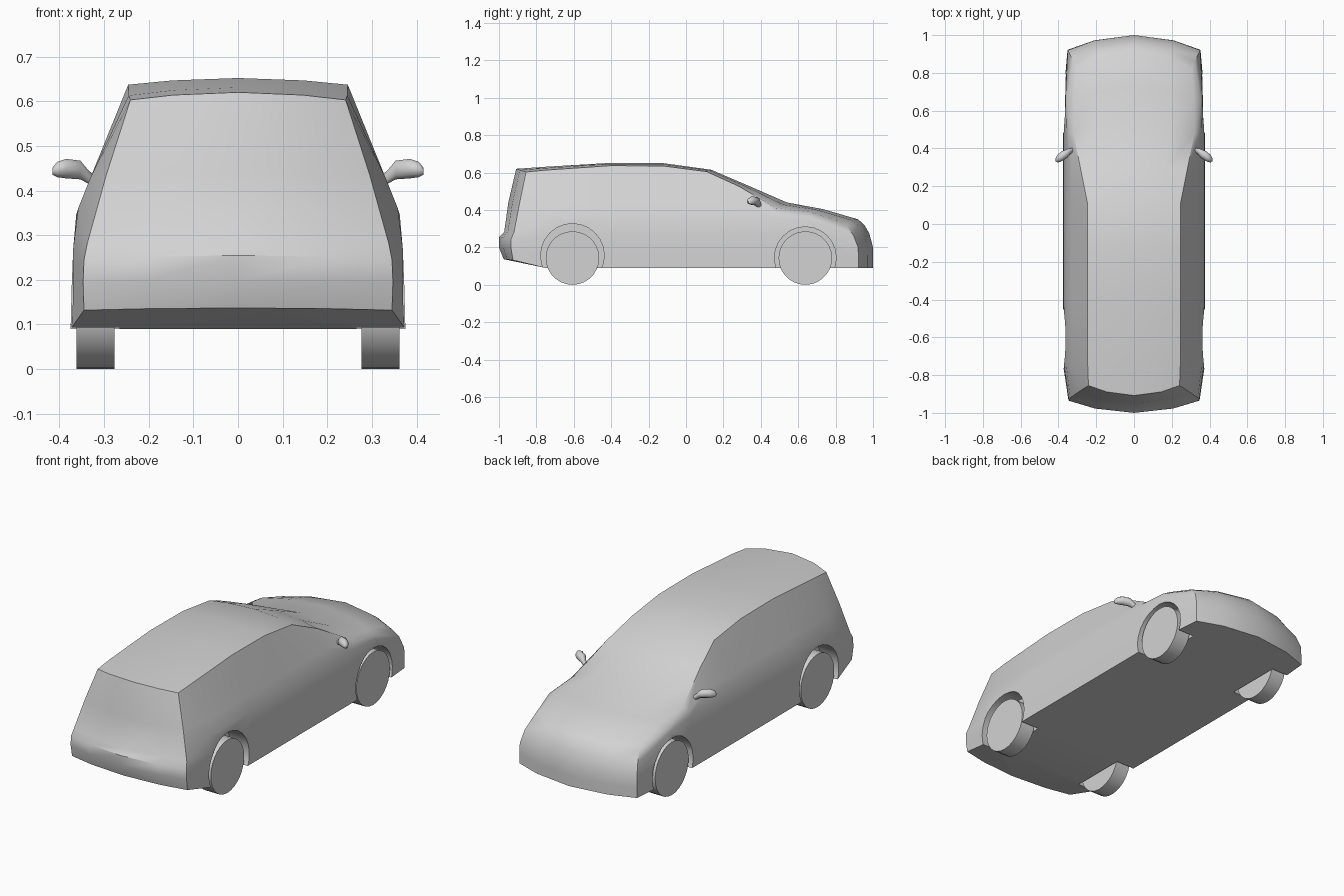
import bpy, bmesh, math

if "Cube" in bpy.data.objects:
    bpy.data.objects.remove(bpy.data.objects["Cube"])

grey = bpy.data.materials.new("light_grey")
grey.diffuse_color = (0.65, 0.65, 0.65, 1)
grey.use_nodes = True
grey.node_tree.nodes["Principled BSDF"].inputs["Base Color"].default_value = grey.diffuse_color


def finish(name, bm, angle=35):
    """Turn a bmesh into a named, shaded object."""
    bmesh.ops.recalc_face_normals(bm, faces=bm.faces)
    me = bpy.data.meshes.new(name)
    bm.to_mesh(me)
    bm.free()
    me.materials.append(grey)
    ob = bpy.data.objects.new(name, me)
    bpy.context.collection.objects.link(ob)
    shade(ob, angle)
    return ob


def shade(ob, angle):
    bpy.ops.object.select_all(action='DESELECT')
    ob.select_set(True)
    bpy.context.view_layer.objects.active = ob
    bpy.ops.object.shade_smooth_by_angle(angle=math.radians(angle))


def drum(name, x0, x1, y, z, r, n):
    """Cylinder lying along x."""
    bm = bmesh.new()
    rings = [[bm.verts.new((x, y + r * math.cos(2 * math.pi * k / n),
                            z + r * math.sin(2 * math.pi * k / n)))
              for k in range(n)] for x in (x0, x1)]
    for k in range(n):
        m = (k + 1) % n
        bm.faces.new((rings[0][k], rings[0][m], rings[1][m], rings[1][k]))
    bm.faces.new(rings[0])
    bm.faces.new(rings[1])
    return finish(name, bm)


def width(z):
    """Half width of the body side at height z."""
    pts = [(.09, .375), (.25, .371), (.35, .362), (.38, .35), (.43, .33), (.64, .24)]
    for (z0, w0), (z1, w1) in zip(pts, pts[1:]):
        if z <= z1:
            return w0 + (w1 - w0) * (z - z0) / (z1 - z0)
    return pts[-1][1]


# Body bands from rear bumper over the roof to the nose:
# centre y, centre z, edge x, edge y, edge z
BANDS = [
    (-.975, .137, .345, -.925, .132), (-1, .20, .347, -.935, .195),
    (-1, .255, .345, -.935, .245), (-.972, .282, .338, -.92, .28),
    (-.95, .44, .295, -.89, .435), (-.908, .62, .241, -.855, .603),
    (-.75, .631, .245, -.75, .613), (-.4, .652, .246, -.4, .637),
    (-.12, .65, .246, -.12, .635), (.135, .615, .246, .11, .605),
    (.31, .54, .28, .28, .528), (.54, .44, .32, .48, .41),
    (.73, .405, .317, .66, .39), (.92, .35, .305, .82, .34),
    (.952, .322, .322, .86, .312), (.98, .275, .338, .895, .265),
    (1, .20, .35, .92, .20), (1, .145, .352, .922, .145),
    (1, .09, .352, .922, .09),
]
REAR, NOSE = 5, 13              # bands at the roof rear and hood front corners
LEVELS = [0, .43, .36, .27, .18, .09]

bm = bmesh.new()
# Hood, windscreen, roof, tailgate and bumpers as one bowed strip
strip = []
for yc, zc, xe, ye, ze in BANDS:
    strip.append([bm.verts.new((u * xe, yc + (ye - yc) * u * u, zc + (ze - zc) * u * u))
                  for u in (-1, -.6, 0, .6, 1)])
for a, b in zip(strip, strip[1:]):
    for k in range(4):
        bm.faces.new((a[k], a[k + 1], b[k + 1], b[k]))

# Side panels
bottoms = []
for s, c in ((-1, 0), (1, 4)):
    cols = [[strip[REAR - j][c] for j in range(6)]]
    for i in range(REAR + 1, NOSE):
        _, _, _, ye, ze = BANDS[i]
        col = [strip[i][c]]
        for j in range(1, 6):
            z = min(LEVELS[j], ze - .022 * j)
            col.append(bm.verts.new((s * width(z), ye, z)))
        cols.append(col)
    cols.append([strip[NOSE + j][c] for j in range(6)])
    for a, b in zip(cols, cols[1:]):
        for j in range(5):
            bm.faces.new((a[j], a[j + 1], b[j + 1], b[j]))
    bottoms.append([col[5] for col in cols[1:-1]])

# Flat floor and sloped rear underside
left, right = bottoms
bm.faces.new(left + strip[-1] + right[::-1])
tail = strip[0]
bm.faces.new((left[0], tail[0], tail[1], tail[2]))
bm.faces.new((right[0], tail[2], tail[3], tail[4]))
bm.faces.new((left[0], tail[2], right[0]))
body = finish("body", bm)

# Wheels and the wells cut for them
AXLES = (("rear", -.607, .157, .17), ("front", .638, .145, .165))
for end, y, z, r in AXLES:
    for side, s in (("left", -1), ("right", 1)):
        well = drum("well_cutter", s * .265, s * .5, y, z, r, 24)
        mod = body.modifiers.new("well", 'BOOLEAN')
        mod.operation, mod.solver, mod.object = 'DIFFERENCE', 'EXACT', well
        bpy.context.view_layer.objects.active = body
        bpy.ops.object.modifier_apply(modifier=mod.name)
        bpy.data.objects.remove(well)
        drum(f"{end}_{side}_wheel", s * .277, s * .362, y, .143, .143, 28)
shade(body, 35)

# Door mirrors: x, y, z, y radius, z radius
MIRROR = [(.30, .40, .405, .012, .012), (.335, .387, .43, .014, .016),
          (.353, .374, .446, .024, .022), (.385, .357, .449, .026, .023),
          (.405, .346, .447, .021, .018), (.416, .34, .443, .007, .008)]
for side, s in (("left", -1), ("right", 1)):
    bm = bmesh.new()
    n = 10
    rings = [[bm.verts.new((s * x, y + ry * math.cos(2 * math.pi * k / n),
                            z + rz * math.sin(2 * math.pi * k / n)))
              for k in range(n)] for x, y, z, ry, rz in MIRROR]
    for a, b in zip(rings, rings[1:]):
        for k in range(n):
            m = (k + 1) % n
            bm.faces.new((a[k], a[m], b[m], b[k]))
    bm.faces.new(rings[0])
    bm.faces.new(rings[-1])
    finish(f"{side}_door_mirror", bm, 50)
